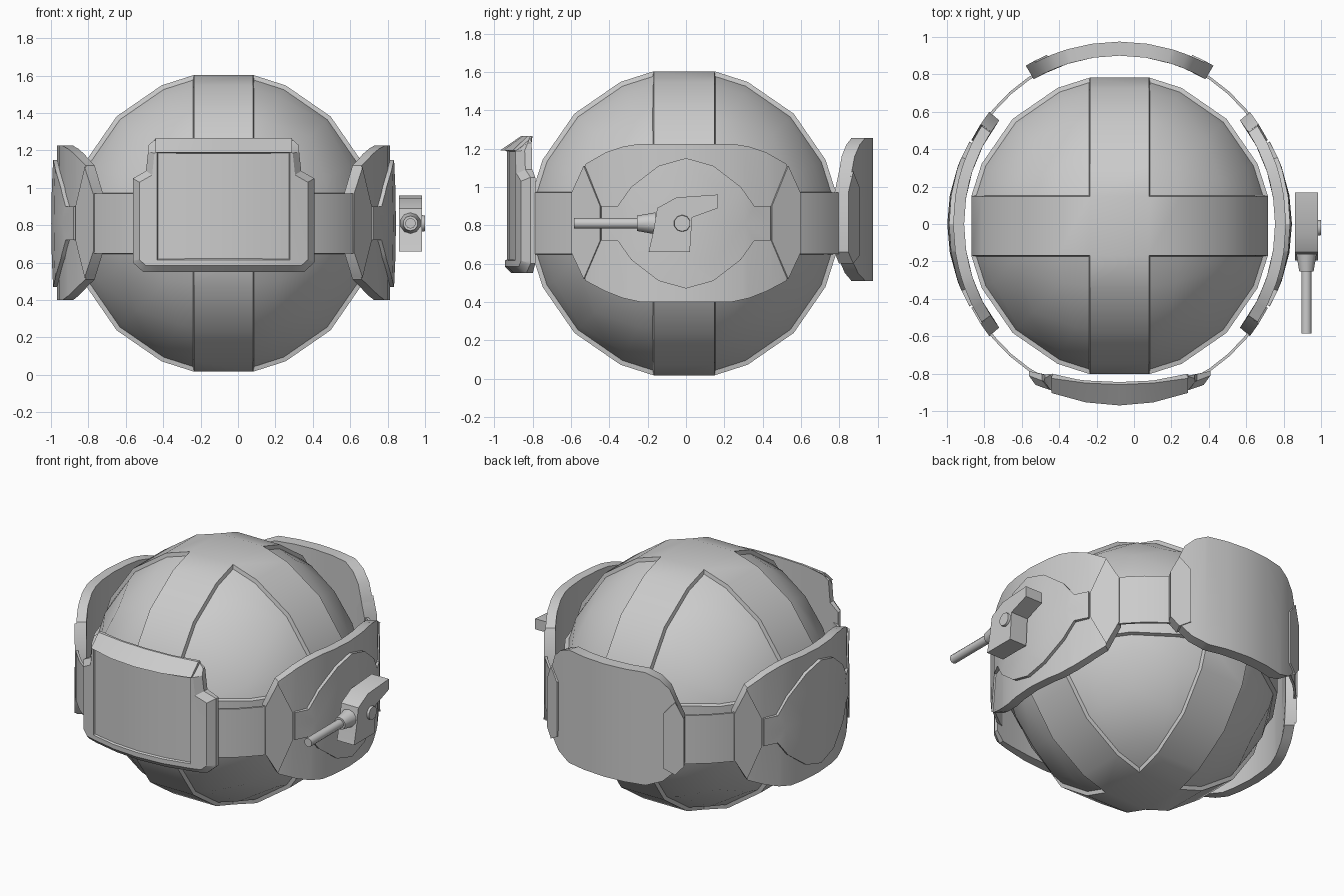
import bpy, bmesh, math
from mathutils import Vector

if "Cube" in bpy.data.objects:
    bpy.data.objects.remove(bpy.data.objects["Cube"])

CX, CZ = -0.077, 0.81        # body axis


def finish(bm, name, angle=30):
    bmesh.ops.recalc_face_normals(bm, faces=bm.faces)
    me = bpy.data.meshes.new(name)
    bm.to_mesh(me)
    bm.free()
    ob = bpy.data.objects.new(name, me)
    bpy.context.collection.objects.link(ob)
    bpy.ops.object.select_all(action='DESELECT')
    ob.select_set(True)
    bpy.context.view_layer.objects.active = ob
    bpy.ops.object.shade_smooth_by_angle(angle=math.radians(angle))
    return ob


def mirrored(half):
    """Closed outline from its right half, listed bottom to top."""
    return half + [(-u, z) for u, z in reversed(half) if u > 1e-6]


def plate(name, outline, place, thick, ucuts=(), zcuts=(), rim=None, recess=None):
    """Flat outline, sliced, thickened, then bent into position by place(u, depth, z)."""
    bm = bmesh.new()
    bm.faces.new([bm.verts.new((u, 0, z)) for u, z in outline])
    cuts = [((u, 0, 0), (1, 0, 0)) for u in ucuts] + [((0, 0, z), (0, 0, 1)) for z in zcuts]
    for co, no in cuts:
        bmesh.ops.bisect_plane(bm, geom=bm.verts[:] + bm.edges[:] + bm.faces[:],
                               plane_co=co, plane_no=no, dist=1e-5)
    ext = bmesh.ops.extrude_face_region(bm, geom=bm.faces[:], use_keep_orig=True)['geom']
    for v in [g for g in ext if isinstance(g, bmesh.types.BMVert)]:
        v.co.y = thick
    bmesh.ops.recalc_face_normals(bm, faces=bm.faces)

    def top_faces():
        return [f for f in bm.faces if all(abs(v.co.y - thick) < 1e-5 for v in f.verts)]
    if rim:
        bmesh.ops.inset_region(bm, faces=top_faces(), thickness=rim[0], use_even_offset=True)
        for v in [v for v in bm.verts if abs(v.co.y - thick) < 1e-5 and
                  any(abs(e.other_vert(v).co.y) < 1e-5 for e in v.link_edges)]:
            v.co.y = thick - rim[1]
    if recess:
        hu, z0, z1, depth = recess
        bm.normal_update()
        sel = [f for f in top_faces() if abs(f.calc_center_median().x) < hu
               and z0 < f.calc_center_median().z < z1]
        bmesh.ops.inset_region(bm, faces=sel, thickness=.006, depth=0)
        for v in {v for f in sel for v in f.verts}:
            v.co.y = thick - depth
    for v in bm.verts:
        v.co = place(*v.co)
    return finish(bm, name)


def side(sgn, r0, r1, dome=0, flip=1):
    def f(u, d, z):
        a = math.asin(u * flip / .94)
        r = r0 + d - (dome * ((z - CZ) ** 2 + u * u) if d > 0 else 0)
        return Vector((CX + sgn * .95 * r * math.cos(a), r * math.sin(a), z))
    return f


def rear(r0, r1, flip=1):
    def f(u, d, z):
        a = math.asin(u * flip / r1)
        return Vector((CX + (r0 + d) * math.sin(a), (r0 + d) * math.cos(a), z))
    return f


# Round body: cube grid pushed to a sphere, constant-width bands, sunken octant panels
R, BAND = 0.824, 0.158
steps = [-1, -.45, -.2, .2, .45, 1]
bm = bmesh.new()


def ball_point(p):
    band = [abs(abs(c) - .2) < 1e-6 for c in p]
    fixed = sum(band) * BAND ** 2
    free = math.sqrt(sum(c * c for c, b in zip(p, band) if not b))
    k = math.sqrt(R * R - fixed) / free
    return Vector([math.copysign(BAND, c) if b else c * k for c, b in zip(p, band)])


for ax in range(3):
    for s in (-1, 1):
        for i in range(5):
            for j in range(5):
                quad = []
                for a, b in ((i, j), (i + 1, j), (i + 1, j + 1), (i, j + 1)):
                    p = [steps[a], steps[b]]
                    p.insert(ax, s)
                    quad.append(bm.verts.new(ball_point(p)))
                bm.faces.new(quad)
bmesh.ops.remove_doubles(bm, verts=bm.verts, dist=1e-4)
bmesh.ops.recalc_face_normals(bm, faces=bm.faces)
panels = [f for f in bm.faces if min(abs(c) for c in f.calc_center_median()) > .1]
bmesh.ops.inset_region(bm, faces=panels, thickness=.012, depth=-.022, use_even_offset=True)
bmesh.ops.translate(bm, verts=bm.verts, vec=(CX, -.01, CZ))
finish(bm, "round_body", 32)

# Belt sections between the plates
for sx in (-1, 1):
    for sy in (-1, 1):
        bm = bmesh.new()
        rings = []
        for k in range(5):
            a = math.radians(25 + 8 * k)
            rings.append([bm.verts.new((CX + sx * .96 * r * math.sin(a), sy * r * math.cos(a), z))
                          for r, z in ((.920, .65), (.935, .65), (.935, .97), (.920, .97))])
        for a, b in zip(rings, rings[1:]):
            for i in range(4):
                bm.faces.new((a[i], a[(i + 1) % 4], b[(i + 1) % 4], b[i]))
        bm.faces.new(rings[0])
        bm.faces.new(rings[-1])
        finish(bm, "belt_section")

# Side plates with end tabs and raised discs
guard = mirrored([(.24, .40), (.33, .42), (.42, .455), (.525, .51), (.59, .66), (.59, .965),
                  (.525, 1.12), (.42, 1.18), (.33, 1.21), (.24, 1.225)])
tab = [(.595, .66), (.595, .965), (.53, 1.11), (.445, .9), (.445, .72), (.53, .52)]
disc = mirrored([(0, .47), (.14, .51), (.28, .62), (.35, .72), (.435, .72), (.435, .90),
                 (.35, .90), (.28, 1.0), (.14, 1.11), (0, 1.15)])
ucuts = (-.45, -.3, -.15, 0, .15, .3, .45)
for sgn, label in ((-1, "left"), (1, "right")):
    plate(label + "_guard", guard, side(sgn, .875, .94), .062, ucuts)
    plate(label + "_disc", disc, side(sgn, .92, .94, .09), .05, ucuts[1:-1], (.62, CZ, 1.0))
    for flip in (-1, 1):
        plate(label + "_guard_tab", tab, side(sgn, .875, .94, 0, flip), .072)

# Rear plate and tabs
back = mirrored([(.28, .51), (.38, .55), (.49, .66), (.49, .98), (.42, 1.16), (.36, 1.22),
                 (.28, 1.255)])
plate("rear_guard", back, rear(.90, .975), .075, ucuts)
back_tab = [(.497, .66), (.497, .97), (.45, 1.08), (.385, 1.0), (.385, .64), (.45, .60)]
for flip in (-1, 1):
    plate("rear_guard_tab", back_tab, rear(.90, .975, flip), .084)


# Front display: curved bevelled frame, recessed screen, sloping hood lip
def front(u, d, z):
    if z > 1.195:
        d = min(d, .09 - (z - 1.19) / .075 * .08)
    return Vector((CX + u, -(.845 + d) + (.42 if d > 1e-4 else .25) * u * u, z))


def hood(u, d, z):
    reach = .97 - (z - 1.19) / .075 * .11 if d > 0 else .845
    return Vector((CX + u, -reach + (.5 if d > 0 and z < 1.2 else .25) * u * u, z))


frame = mirrored([(.43, .55), (.485, .60), (.485, 1.05), (.415, 1.09), (.40, 1.23), (.36, 1.265)])
plate("display_frame", frame, front, .1, (-.355, -.18, 0, .18, .355), (.615, 1.19),
      rim=(.035, .035), recess=(.355, .615, 1.19, .012))
lip = mirrored([(.365, 1.19), (.365, 1.266)])
plate("display_hood", lip, hood, .1, (-.18, 0, .18))

# Side gun: profile housing, barrel, collar, pivot
bm = bmesh.new()
profile = [(-.195, .66), (.02, .66), (.032, .84), (.168, .89), (.168, .96), (-.05, .945),
           (-.15, .89), (-.17, .77)]
face = bm.faces.new([bm.verts.new((.86, y, z)) for y, z in profile])
ext = bmesh.ops.extrude_face_region(bm, geom=[face], use_keep_orig=True)['geom']
bmesh.ops.translate(bm, verts=[g for g in ext if isinstance(g, bmesh.types.BMVert)],
                    vec=(.125, 0, 0))
finish(bm, "gun_housing")


def rod(name, a, b, r1, r2, n=10):
    a, b = Vector(a), Vector(b)
    bpy.ops.mesh.primitive_cone_add(vertices=n, radius1=r1, radius2=r2, depth=(b - a).length,
                                    location=(a + b) / 2,
                                    rotation=(b - a).to_track_quat('Z', 'Y').to_euler())
    bpy.context.object.name = name
    bpy.ops.object.shade_smooth_by_angle(angle=math.radians(40))


rod("gun_barrel", (.922, -.585, .81), (.922, -.2, .81), .028, .028)
rod("gun_collar", (.922, -.255, .81), (.922, -.16, .81), .04, .057)
rod("gun_pivot", (.97, -.02, .81), (1.0, -.02, .81), .046, .042)
